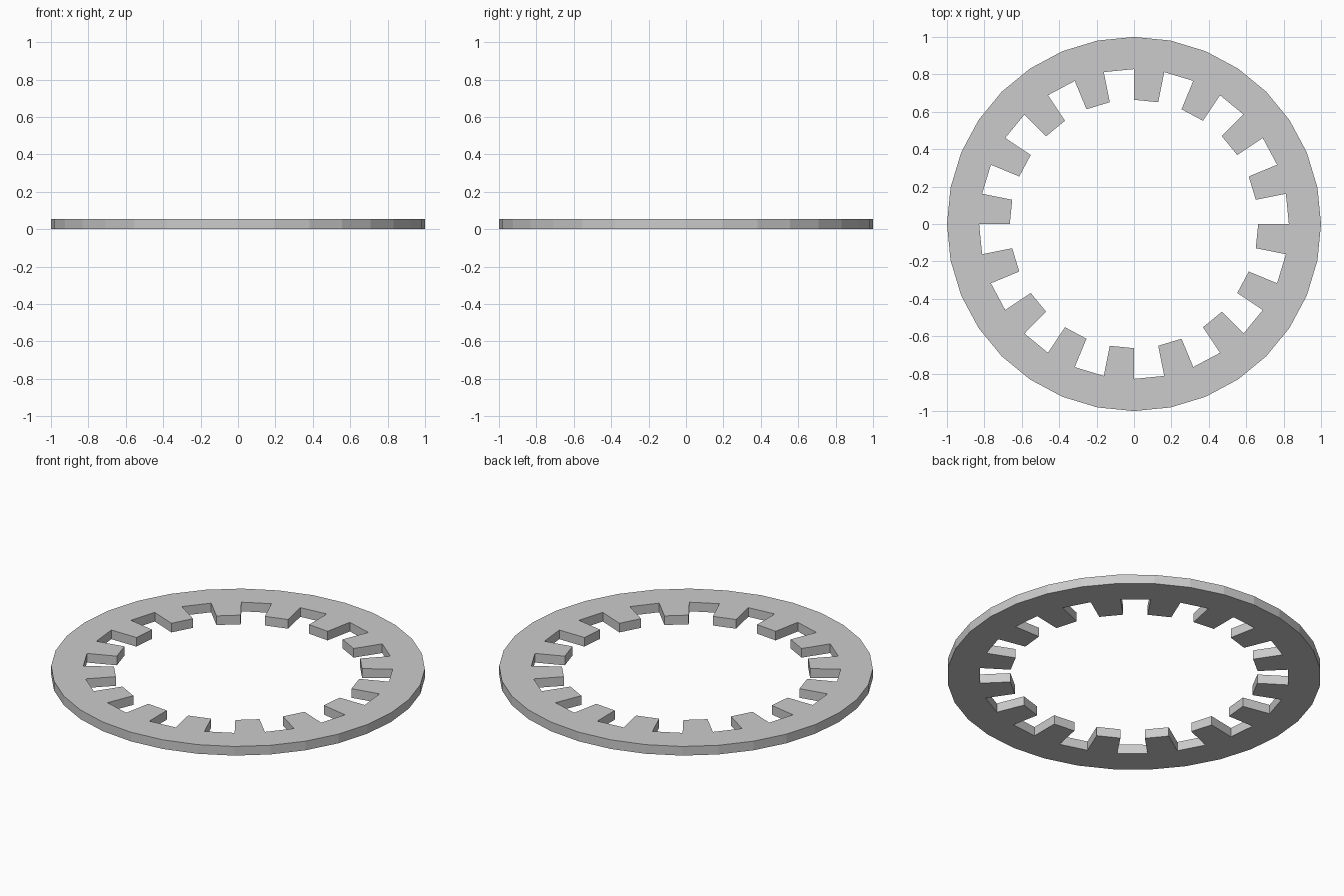
import bpy, bmesh
from math import cos, sin, tau

if "Cube" in bpy.data.objects:
    bpy.data.objects.remove(bpy.data.objects["Cube"])

SIDES = 32
R_OUTER, R_ROOT, R_TIP = 1.0, 0.828, 0.664
THICKNESS = 0.054

bm = bmesh.new()


def circle(radius):
    return [bm.verts.new((radius * cos(tau * i / SIDES), radius * sin(tau * i / SIDES), 0))
            for i in range(SIDES)]


outer, root, tip = circle(R_OUTER), circle(R_ROOT), circle(R_TIP)

for i in range(SIDES):
    j = (i + 1) % SIDES
    # Rim segment
    bm.faces.new((root[i], outer[i], outer[j], root[j]))
    # Inward tooth on every second segment
    if i % 2:
        bm.faces.new((tip[i], root[i], root[j], tip[j]))

# Thicken the flat ring upward
result = bmesh.ops.extrude_face_region(bm, geom=bm.faces[:], use_keep_orig=True)
top = [v for v in result["geom"] if isinstance(v, bmesh.types.BMVert)]
bmesh.ops.translate(bm, verts=top, vec=(0, 0, THICKNESS))
bmesh.ops.recalc_face_normals(bm, faces=bm.faces[:])

mesh = bpy.data.meshes.new("internal_ring_gear")
bm.to_mesh(mesh)
bm.free()
gear = bpy.data.objects.new("internal_ring_gear", mesh)
bpy.context.collection.objects.link(gear)
